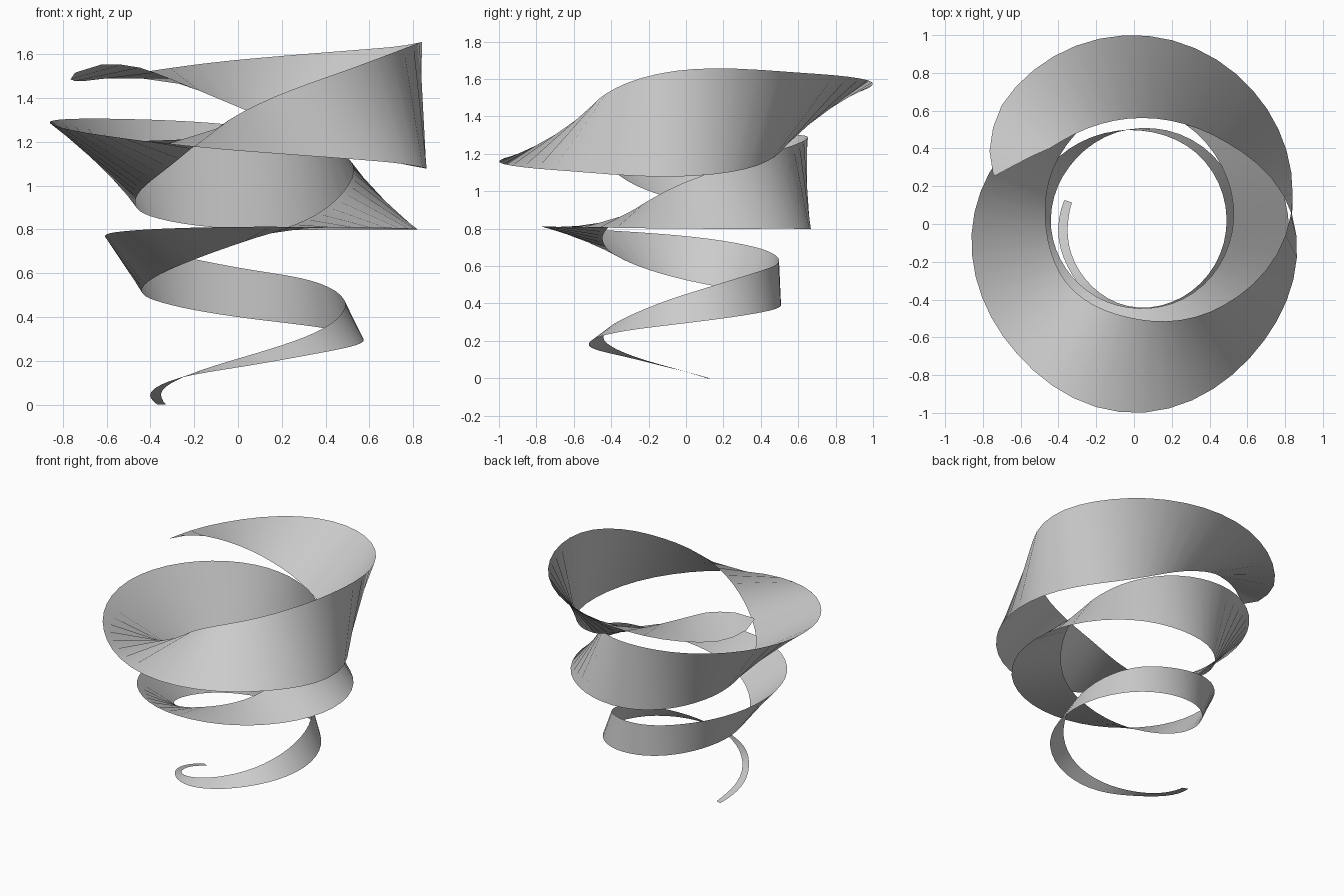
import bpy
import bmesh
import math

STEPS = 144

# Ribbon stations: angle, radius and height of edge A, radius and height of edge B
STATIONS = [
    (161, .39, .0, .348, .0),
    (180, .40, .035, .35, .035),
    (225, .43, .11, .385, .115),
    (270, .515, .17, .44, .21),
    (315, .56, .24, .47, .32),
    (360, .575, .295, .49, .45),
    (405, .55, .35, .50, .56),
    (450, .505, .40, .497, .626),
    (495, .46, .46, .53, .70),
    (540, .44, .525, .60, .76),
    (585, .43, .62, .69, .795),
    (630, .445, .735, .775, .812),
    (675, .485, .86, .82, .808),
    (720, .525, 1.05, .82, .80),
    (765, .57, 1.19, .75, .80),
    (810, .64, 1.275, .655, .802),
    (855, .75, 1.305, .54, .855),
    (900, .855, 1.295, .467, .94),
    (945, .92, 1.235, .475, 1.07),
    (990, 1.0, 1.16, .50, 1.325),
    (1035, .93, 1.11, .63, 1.51),
    (1080, .85, 1.08, .82, 1.65),
    (1125, .64, 1.17, .94, 1.63),
    (1170, .56, 1.36, 1.0, 1.575),
    (1215, .59, 1.53, .95, 1.482),
    (1232, .69, 1.555, .865, 1.484),
    (1240.7, .777, 1.52, .79, 1.515),
]


def slope(index, column):
    """Tangent at a station, from its neighbours."""
    before = STATIONS[max(index - 1, 0)]
    after = STATIONS[min(index + 1, len(STATIONS) - 1)]
    return (after[column] - before[column]) / (after[0] - before[0])


def sample(angle, column):
    """Smooth cubic interpolation between stations."""
    index = 0
    while index < len(STATIONS) - 2 and angle > STATIONS[index + 1][0]:
        index += 1
    start, end = STATIONS[index], STATIONS[index + 1]
    span = end[0] - start[0]
    t = (angle - start[0]) / span
    rise = t * t * (3 - 2 * t)
    return (start[column] * (1 - rise) + end[column] * rise
            + slope(index, column) * span * t * (1 - t) ** 2
            - slope(index + 1, column) * span * t * t * (1 - t))


def edge_point(angle, radius_column):
    radius = sample(angle, radius_column)
    height = max(sample(angle, radius_column + 1), 0)
    turn = math.radians(angle)
    return (radius * math.cos(turn), radius * math.sin(turn), height)


def make_material(name, colour):
    material = bpy.data.materials.new(name)
    material.use_nodes = True
    material.diffuse_color = colour
    for node in material.node_tree.nodes:
        if node.type == 'BSDF_PRINCIPLED':
            node.inputs['Base Color'].default_value = colour
    return material


def build_ribbon(name, material):
    """Sweep a twisting cross-line around the axis and skin it."""
    bm = bmesh.new()
    first, last = STATIONS[0][0], STATIONS[-1][0]
    previous = None
    for step in range(STEPS + 1):
        angle = first + (last - first) * step / STEPS
        pair = [bm.verts.new(edge_point(angle, column)) for column in (1, 3)]
        if previous:
            bm.faces.new((previous[0], pair[0], pair[1], previous[1]))
        previous = pair
    mesh = bpy.data.meshes.new(name)
    bm.to_mesh(mesh)
    bm.free()
    mesh.materials.append(material)
    ribbon = bpy.data.objects.new(name, mesh)
    bpy.context.collection.objects.link(ribbon)
    return ribbon


cube = bpy.data.objects.get("Cube")
if cube:
    bpy.data.objects.remove(cube, do_unlink=True)

# Single twisted ribbon winding three turns upward
ribbon = build_ribbon("spiral_ribbon", make_material("light_grey", (.6, .6, .6, 1)))
bpy.ops.object.select_all(action='DESELECT')
ribbon.select_set(True)
bpy.context.view_layer.objects.active = ribbon
bpy.ops.object.shade_smooth_by_angle(angle=math.radians(30))
